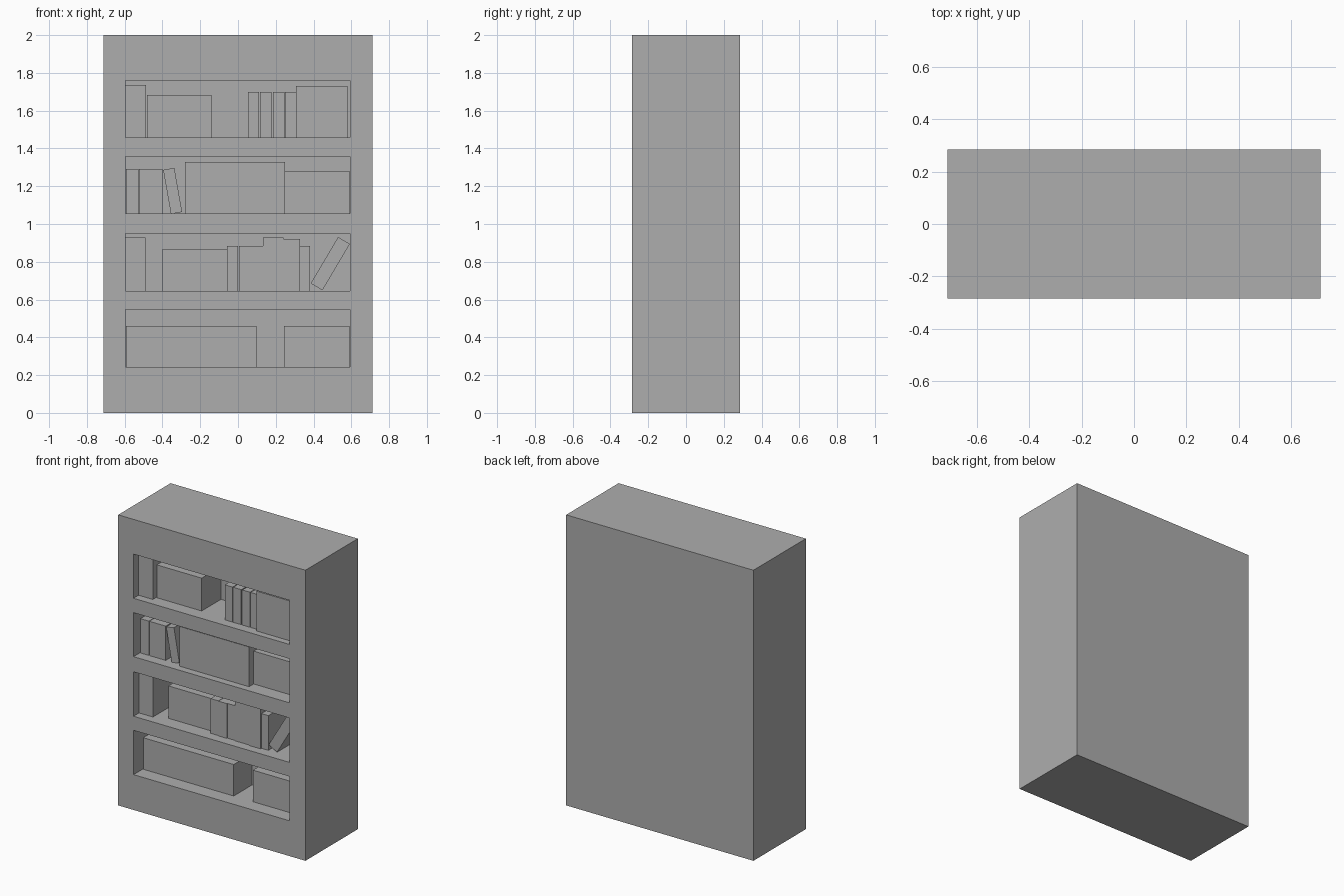
import bpy
from math import radians

if "Cube" in bpy.data.objects:
    bpy.data.objects.remove(bpy.data.objects["Cube"])

WIDTH, DEPTH, HEIGHT = 1.426, 0.57, 2.0
FRONT = -DEPTH / 2
NICHE_DEPTH = 0.30
NICHE_L, NICHE_R = -0.596, 0.592

# Dark grey used for the whole model
grey = bpy.data.materials.new("dark_grey")
grey.diffuse_color = (0.42, 0.42, 0.42, 1)
grey.use_nodes = True
grey.node_tree.nodes["Principled BSDF"].inputs["Base Color"].default_value = grey.diffuse_color


def box(name, x0, x1, y0, y1, z0, z1, lean=0):
    """Box spanning the given limits, optionally leaning sideways (degrees)."""
    bpy.ops.mesh.primitive_cube_add(
        size=1, location=((x0 + x1) / 2, (y0 + y1) / 2, (z0 + z1) / 2))
    ob = bpy.context.object
    ob.name = name
    ob.scale = (x1 - x0, y1 - y0, z1 - z0)
    ob.rotation_euler.y = radians(lean)
    bpy.ops.object.transform_apply(location=False, rotation=True, scale=True)
    ob.data.materials.append(grey)
    return ob


# Each shelf: (floor, ceiling, [(left, right, top, setback), ...])
SHELVES = [
    (0.243, 0.548, [(-0.592, 0.097, 0.46, 0.10), (0.243, 0.591, 0.46, 0.10)]),
    (0.645, 0.951, [(-0.595, -0.49, 0.928, 0.06), (-0.40, -0.058, 0.868, 0.10),
                    (-0.058, 0.001, 0.884, 0.07), (0.004, 0.068, 0.884, 0.066),
                    (0.068, 0.132, 0.884, 0.071), (0.132, 0.242, 0.928, 0.066),
                    (0.242, 0.329, 0.92, 0.06), (0.329, 0.382, 0.884, 0.07)]),
    (1.055, 1.358, [(-0.592, -0.528, 1.291, 0.07), (-0.525, -0.464, 1.291, 0.07),
                    (-0.464, -0.40, 1.291, 0.07), (-0.28, 0.249, 1.328, 0.05),
                    (0.249, 0.59, 1.281, 0.10)]),
    (1.457, 1.761, [(-0.595, -0.487, 1.735, 0.055), (-0.482, -0.14, 1.683, 0.09),
                    (0.053, 0.112, 1.698, 0.066), (0.117, 0.178, 1.698, 0.066),
                    (0.185, 0.245, 1.698, 0.066), (0.25, 0.308, 1.698, 0.066),
                    (0.308, 0.58, 1.731, 0.045)]),
]

# Solid case with four niches cut into the front
case = box("bookcase", -WIDTH / 2, WIDTH / 2, FRONT, -FRONT, 0, HEIGHT)
for floor, ceiling, _ in SHELVES:
    cutter = box("niche_cutter", NICHE_L, NICHE_R,
                 FRONT - 0.1, FRONT + NICHE_DEPTH, floor, ceiling)
    bpy.context.view_layer.objects.active = case
    mod = case.modifiers.new("niche", 'BOOLEAN')
    mod.operation = 'DIFFERENCE'
    mod.solver = 'EXACT'
    mod.object = cutter
    bpy.ops.object.modifier_apply(modifier=mod.name)
    bpy.data.objects.remove(cutter)

# Upright books and book blocks
BACK = FRONT + NICHE_DEPTH
for row, (floor, _, books) in enumerate(SHELVES, 1):
    for n, (left, right, top, setback) in enumerate(books, 1):
        box(f"book_row{row}_{n}", left, right, FRONT + setback, BACK, floor, top)

# Leaning books: centre x, centre z, thickness, height, lean
for cx, cz, w, h, lean in [(-0.346, 1.175, 0.06, 0.237, -10),
                           (0.4885, 0.79, 0.072, 0.285, 30.6)]:
    box("leaning_book", cx - w / 2, cx + w / 2, FRONT + 0.07, BACK,
        cz - h / 2, cz + h / 2, lean)
